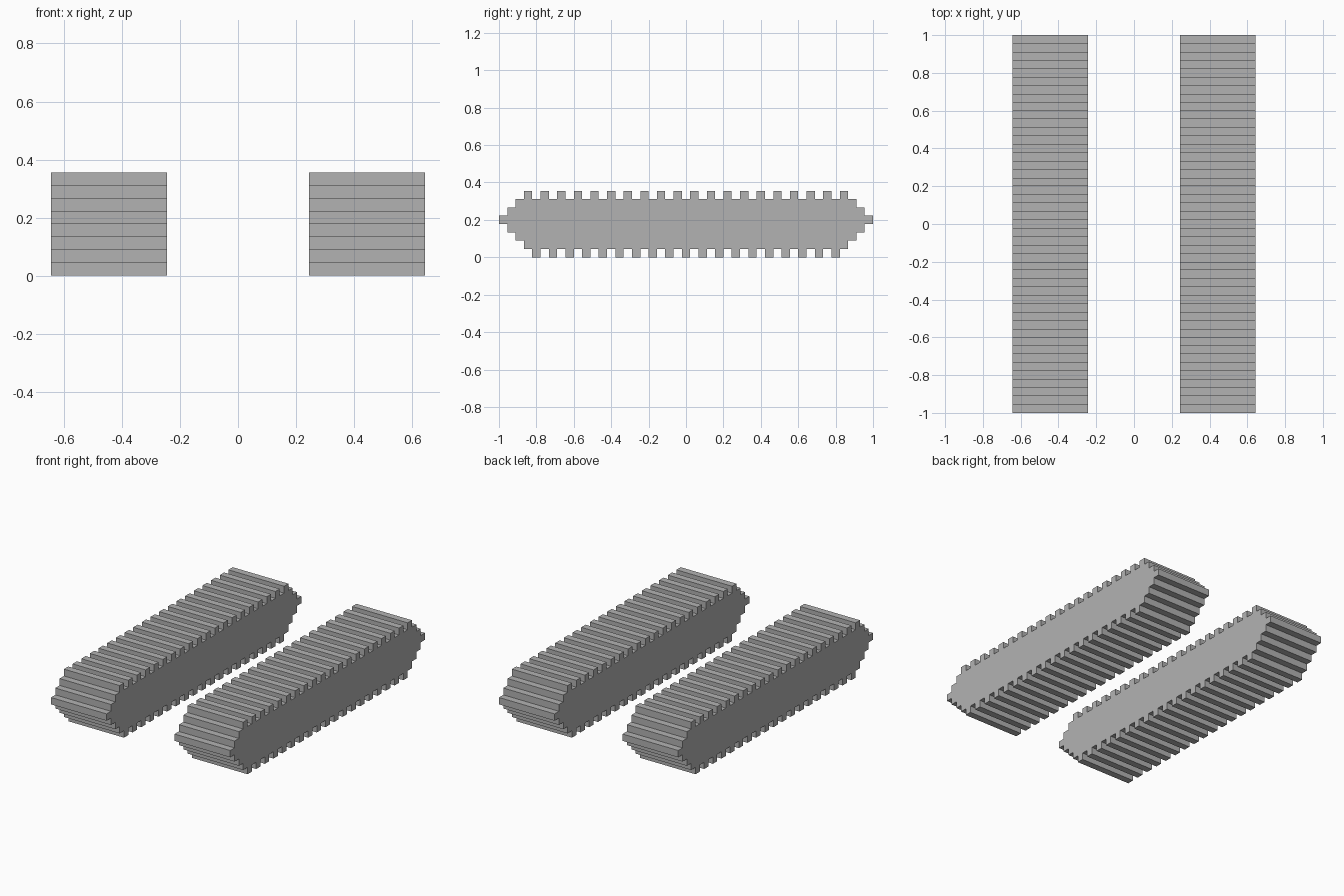
import bpy
import bmesh

cube = bpy.data.objects.get("Cube")
if cube:
    bpy.data.objects.remove(cube, do_unlink=True)

LENGTH = 45           # track length in steps
STEP = 2 / LENGTH     # size of one stair step or tread tooth
WIDTH = 9 * STEP
CENTRE_X = 10 * STEP

grey = bpy.data.materials.new("track_grey")
grey.use_nodes = True
colour = (0.448, 0.448, 0.448, 1)
grey.diffuse_color = colour
grey.node_tree.nodes["Principled BSDF"].inputs["Base Color"].default_value = colour


def track_profile():
    """Side outline in steps: stepped ends, with teeth along top and bottom."""
    points = []
    # Front end, rising from the tip
    for i in range(3):
        points += [(i, 4 + i), (i, 5 + i)]
    # Upper teeth
    for t in range(3, LENGTH - 3, 2):
        points += [(t, 7), (t, 8), (t + 1, 8), (t + 1, 7)]
    # Back end, down to the tip and in again below it
    for i in (2, 1, 0):
        points += [(LENGTH - i, 5 + i), (LENGTH - i, 4 + i)]
    for i in (1, 2, 3):
        points += [(LENGTH - i, 5 - i), (LENGTH - i, 4 - i)]
    # Lower teeth
    for t in range(LENGTH - 5, 3, -2):
        points += [(t + 1, 1), (t + 1, 0), (t, 0), (t, 1)]
    # Front end, rising back to the tip
    for i in (3, 2, 1):
        points += [(i, 4 - i), (i, 5 - i)]
    return points


def make_track(name, centre_x):
    bm = bmesh.new()
    verts = [bm.verts.new((centre_x - WIDTH / 2, y * STEP - 1, z * STEP))
             for y, z in track_profile()]
    side = bm.faces.new(verts)
    result = bmesh.ops.extrude_face_region(bm, geom=[side], use_keep_orig=True)
    moved = [g for g in result["geom"] if isinstance(g, bmesh.types.BMVert)]
    bmesh.ops.translate(bm, vec=(WIDTH, 0, 0), verts=moved)
    bmesh.ops.recalc_face_normals(bm, faces=bm.faces[:])
    mesh = bpy.data.meshes.new(name)
    bm.to_mesh(mesh)
    bm.free()
    mesh.materials.append(grey)
    obj = bpy.data.objects.new(name, mesh)
    bpy.context.collection.objects.link(obj)


make_track("left_track", CENTRE_X)
make_track("right_track", -CENTRE_X)
